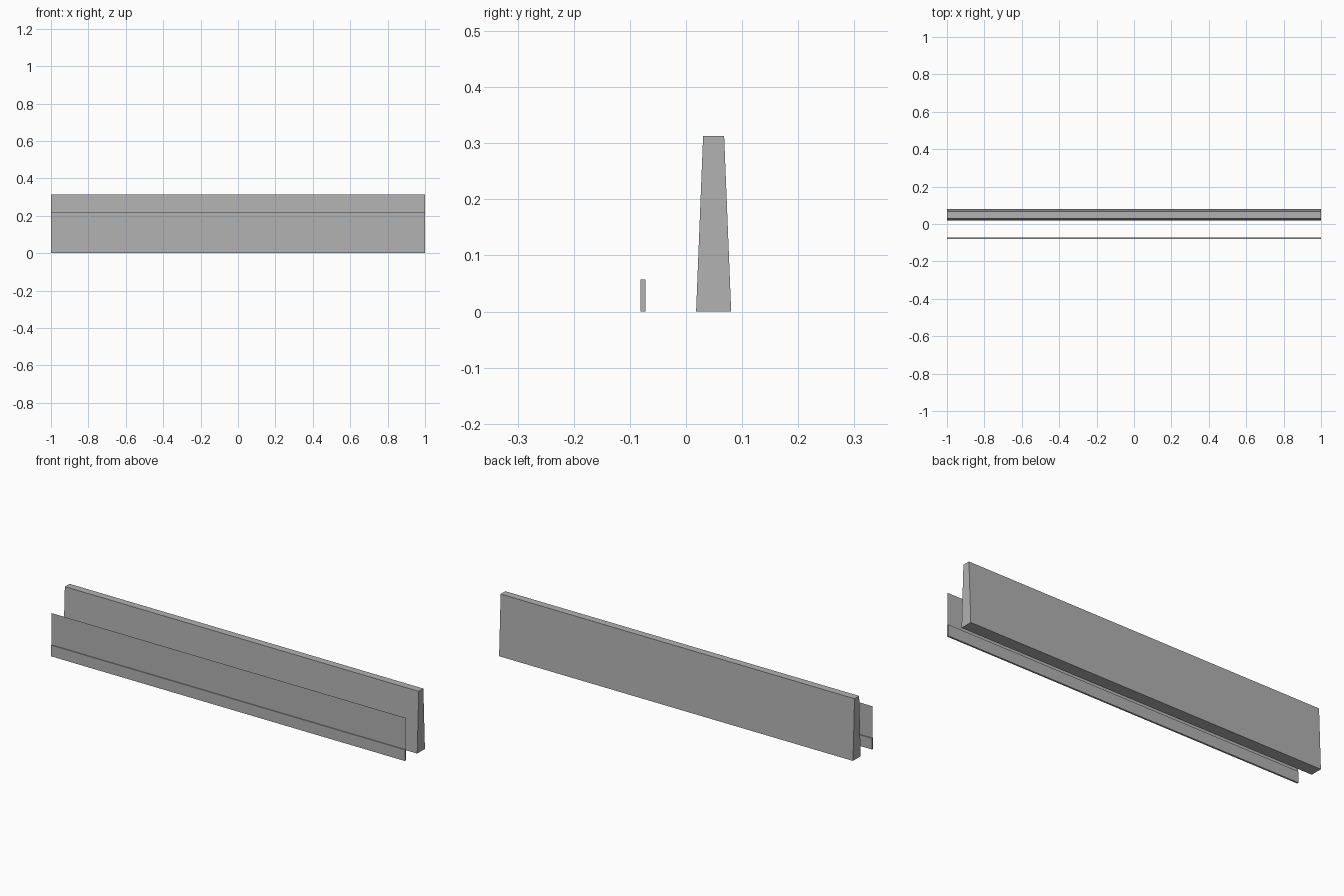
import bpy
import bmesh

cube = bpy.data.objects.get("Cube")
if cube:
    bpy.data.objects.remove(cube, do_unlink=True)

LENGTH = 2.0

grey = bpy.data.materials.new("plain_grey")
grey.use_nodes = True
grey.diffuse_color = (0.445, 0.445, 0.445, 1)
grey.node_tree.nodes["Principled BSDF"].inputs["Base Color"].default_value = grey.diffuse_color


def extrude_along_x(name, profile):
    """Sweep a (y, z) profile along the full length; two points make a sheet."""
    bm = bmesh.new()
    near, far = ([bm.verts.new((x, y, z)) for y, z in profile]
                 for x in (-LENGTH / 2, LENGTH / 2))
    if len(profile) == 2:
        bm.faces.new((near[0], far[0], far[1], near[1]))
    else:
        for i in range(len(profile)):
            j = (i + 1) % len(profile)
            bm.faces.new((near[i], near[j], far[j], far[i]))
        bm.faces.new(near)
        bm.faces.new(far[::-1])
        bmesh.ops.recalc_face_normals(bm, faces=bm.faces)
    mesh = bpy.data.meshes.new(name)
    bm.to_mesh(mesh)
    bm.free()
    mesh.materials.append(grey)
    obj = bpy.data.objects.new(name, mesh)
    bpy.context.collection.objects.link(obj)
    return obj


# Tapered wall at the back
extrude_along_x("tapered_wall", [(0.018, 0), (0.0805, 0), (0.068, 0.313), (0.0305, 0.313)])

# Low kerb in front of it
extrude_along_x("kerb", [(-0.0815, 0), (-0.0725, 0), (-0.0725, 0.057), (-0.0815, 0.057)])

# Thin upright panel standing in the kerb
extrude_along_x("panel", [(-0.077, 0.05), (-0.077, 0.219)])
